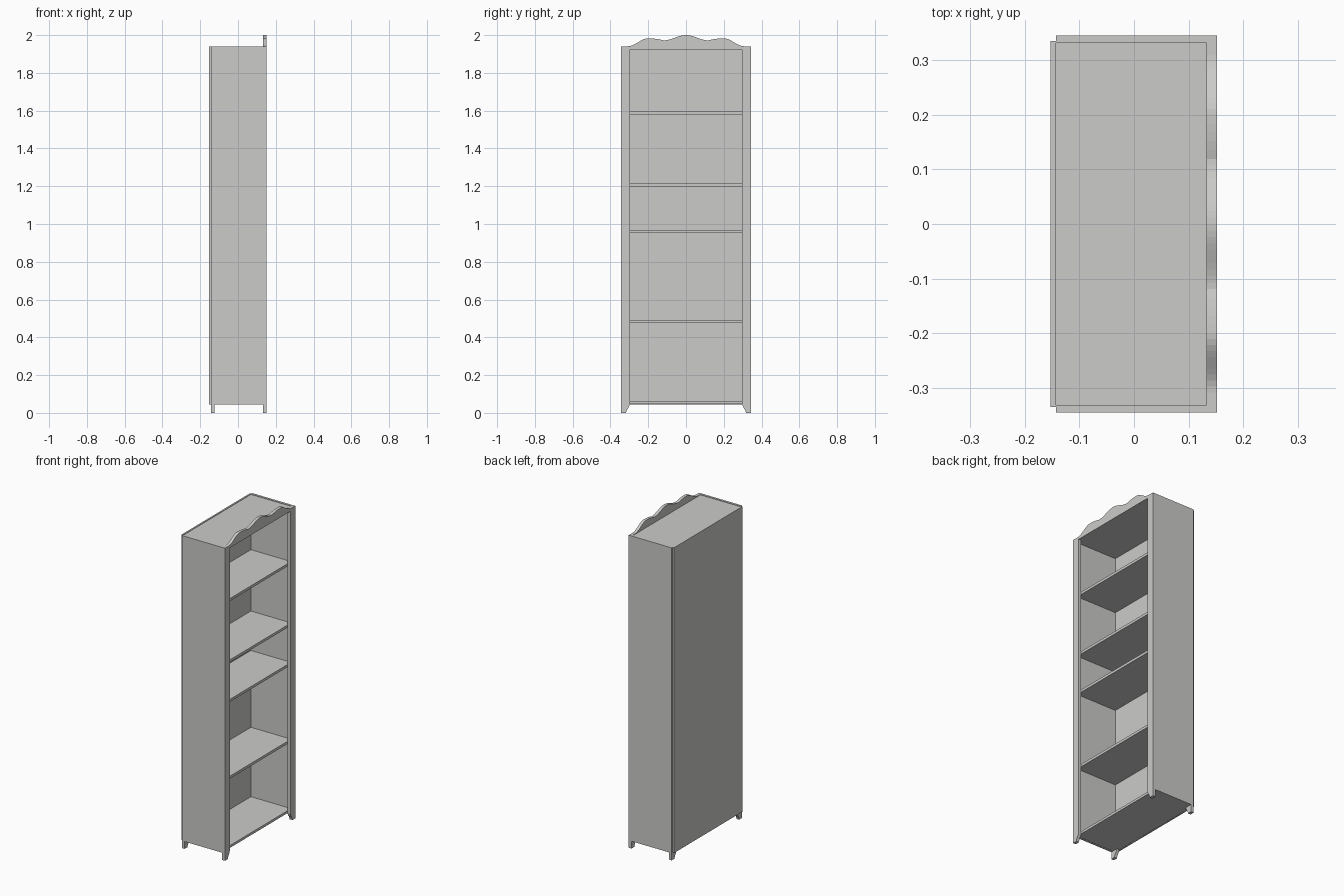
import bpy, bmesh, math

if "Cube" in bpy.data.objects:
    bpy.data.objects.remove(bpy.data.objects["Cube"])

mat = bpy.data.materials.new("light grey")
mat.diffuse_color = (0.6, 0.6, 0.59, 1)
mat.use_nodes = True
mat.node_tree.nodes["Principled BSDF"].inputs["Base Color"].default_value = mat.diffuse_color

W = 0.345                   # half width along y
BACK, REAR, FACE, FRONT = -0.153, -0.143, 0.133, 0.152   # x planes
SIDE = 0.014                # side panel thickness
BASE, TOP = 0.045, 1.941


def finish(name, bm):
    bmesh.ops.recalc_face_normals(bm, faces=bm.faces[:])
    me = bpy.data.meshes.new(name)
    bm.to_mesh(me)
    bm.free()
    me.materials.append(mat)
    ob = bpy.data.objects.new(name, me)
    bpy.context.collection.objects.link(ob)
    return ob


def box(name, x0, x1, y0, y1, z0, z1):
    bm = bmesh.new()
    bmesh.ops.create_cube(bm, size=1)
    for v in bm.verts:
        v.co = ((x0 + x1) / 2 + v.co.x * (x1 - x0),
                (y0 + y1) / 2 + v.co.y * (y1 - y0),
                (z0 + z1) / 2 + v.co.z * (z1 - z0))
    return finish(name, bm)


def prism(name, outline, x0, x1):
    """Extrude a (y, z) outline along x."""
    bm = bmesh.new()
    face = bm.faces.new([bm.verts.new((x0, y, z)) for y, z in outline])
    ext = bmesh.ops.extrude_face_region(bm, geom=[face])
    for v in ext["geom"]:
        if isinstance(v, bmesh.types.BMVert):
            v.co.x = x1
    return finish(name, bm)


def ease(a, b, n):
    """S-curve points from a to b, without the start point."""
    return [(a[0] + (b[0] - a[0]) * i / n,
             a[1] + (b[1] - a[1]) * (1 - math.cos(math.pi * i / n)) / 2)
            for i in range(1, n + 1)]


# Foot: inner edge curves outward down to the floor
foot = [(0.297 + 0.020 * math.sin(math.pi / 2 * i / 6) ** 2, 0.048 * (1 - i / 6))
        for i in range(7)]

# Front frame: stiles with feet, top rail and wavy crest in one outline
crest = [(W, TOP), (0.308, TOP)]
crest += ease((0.308, TOP), (0.200, 1.983), 10)
crest += [(0.200 - 0.081 * i / 5, 1.983 - 0.011 * (i / 5) ** 2) for i in range(1, 6)]
crest += ease((0.119, 1.972), (0.0, 2.0), 10)
half = [(0.297, 1.925)] + foot + [(W, 0)] + crest
outline = half + [(-y, z) for y, z in reversed(half[:-1])]
prism("front_frame", outline, FACE, FRONT)

# Side panels and rear feet
for s, label in ((1, "right"), (-1, "left")):
    y0, y1 = sorted((s * (W - SIDE), s * W))
    box(label + "_side_panel", REAR, FACE, y0, y1, BASE, TOP)
    pts = [(s * y, z) for y, z in foot + [(W, 0), (W, 0.048)]]
    prism(label + "_rear_foot", pts, REAR, REAR + 0.018)

# Back panel
box("back_panel", BACK, REAR, -0.335, 0.335, BASE, TOP)

# Top, bottom and shelves
inner = W - SIDE
box("top_panel", REAR, FACE, -inner, inner, 1.925, TOP - 0.003)
box("bottom_panel", REAR, FACE, -inner, inner, BASE + 0.001, 0.061)
for i, z in enumerate((0.476, 0.953, 1.198, 1.579)):
    box("shelf_%d" % (i + 1), REAR, FACE, -inner, inner, z, z + 0.016)
